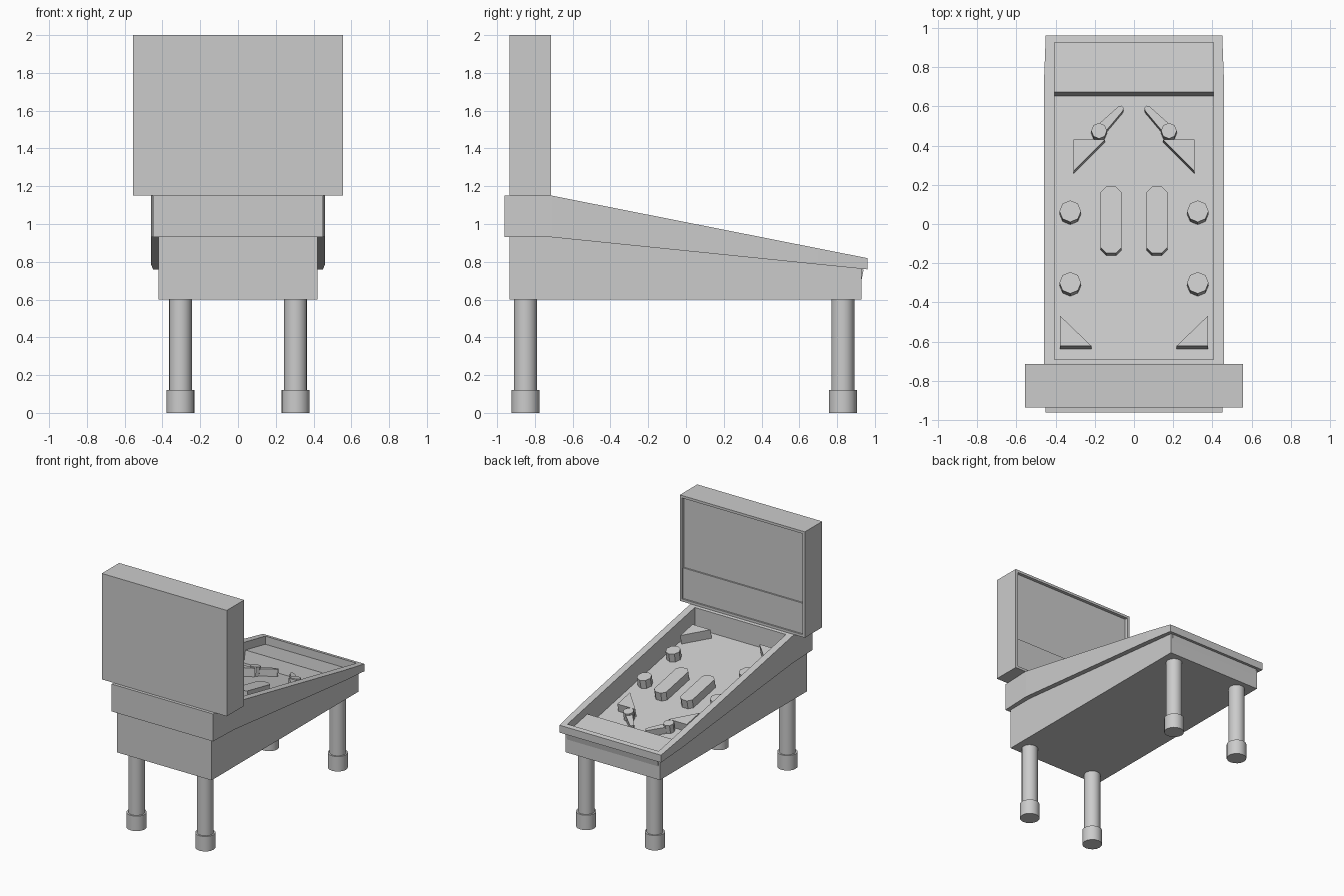
import bpy, bmesh, math
from mathutils import Vector

if "Cube" in bpy.data.objects:
    bpy.data.objects.remove(bpy.data.objects["Cube"])

SLOPE = 0.198
NORMAL = Vector((0, SLOPE, 1)).normalized()


def rim(y):
    return 1.15 - SLOPE * (y + 0.71)


def floor(y):
    return rim(y) - 0.165


def loft(name, rings):
    """Closed solid through matching rings of points."""
    bm = bmesh.new()
    vs = [[bm.verts.new(p) for p in r] for r in rings]
    n = len(rings[0])
    for a, b in zip(vs, vs[1:]):
        for i in range(n):
            bm.faces.new((a[i], a[(i + 1) % n], b[(i + 1) % n], b[i]))
    bm.faces.new(vs[0])
    bm.faces.new(vs[-1])
    bmesh.ops.recalc_face_normals(bm, faces=bm.faces)
    me = bpy.data.meshes.new(name)
    bm.to_mesh(me)
    bm.free()
    ob = bpy.data.objects.new(name, me)
    bpy.context.collection.objects.link(ob)
    return ob


def box(name, lo, hi):
    return loft(name, [[(lo[0], lo[1], z), (hi[0], lo[1], z), (hi[0], hi[1], z), (lo[0], hi[1], z)]
                       for z in (lo[2], hi[2])])


def side_prism(name, w, profile):
    return loft(name, [[(x, y, z) for y, z in profile] for x in (-w, w)])


def table_piece(name, outline, h, side=1):
    """Block standing square on the sloped playfield; outline is its top seen from above."""
    base = []
    for x, y in outline:
        yb = y - NORMAL.y * h
        base.append(Vector((x * side, yb, floor(yb) - 0.002)))
    return loft(name, [base, [p + NORMAL * (h + 0.002) for p in base]])


def ngon(cx, cy, r, n=8):
    return [(cx + r * math.sin(i * math.tau / n), cy + r * math.cos(i * math.tau / n)) for i in range(n)]


def cut(ob, cutter):
    m = ob.modifiers.new("cut", 'BOOLEAN')
    m.operation = 'DIFFERENCE'
    m.solver = 'EXACT'
    m.object = cutter
    cutter.hide_render = True
    cutter.hide_set(True)


# Lower cabinet and the wider sloped top cabinet, slightly narrowed at both ends
lower = side_prism("lower_cabinet", 0.42, [(-0.935, 0.6), (0.93, 0.6), (0.93, 0.765), (-0.71, 0.932), (-0.935, 0.932)])
stations = [(-0.96, 0.45, 0.93, 1.15), (-0.71, 0.46, 0.93, 1.15),
            (0.70, 0.46, 0.786, rim(0.70)), (0.96, 0.45, 0.76, rim(0.96))]
upper = loft("upper_cabinet", [[(-w, y, a), (w, y, a), (w, y, b), (-w, y, b)] for y, w, a, b in stations])

# Playfield cavity, floor parallel to the rim
well = side_prism("playfield_cutter", 0.405, [(-0.69, floor(-0.69)), (0.925, floor(0.925)), (0.925, 1.4), (-0.69, 1.4)])
cut(lower, well)
cut(upper, well)

# Backbox with recessed front and lower panel
backbox = box("backbox", (-0.555, -0.935, 1.15), (0.555, -0.715, 2.0))
cut(backbox, box("backbox_cutter", (-0.535, -0.74, 1.17), (0.535, -0.6, 1.98)))
box("backbox_lower_panel", (-0.535, -0.75, 1.17), (0.535, -0.728, 1.415))

# Apron at the player's end
table_piece("apron", [(-0.406, 0.672), (0.406, 0.672), (0.406, 0.94), (-0.406, 0.94)], 0.098)

# Mirrored playfield parts
for s, tag in ((-1, "left"), (1, "right")):
    table_piece("corner_block_" + tag, [(0.378, -0.467), (0.378, -0.622), (0.217, -0.622)], 0.075, s)
    table_piece("slingshot_" + tag, [(0.308, 0.43), (0.148, 0.43), (0.308, 0.27)], 0.065, s)
    c = 0.028
    x0, x1, y0, y1 = 0.063, 0.17, -0.148, 0.19
    table_piece("lane_guide_" + tag, [(x0 + c, y0), (x1 - c, y0), (x1, y0 + c), (x1, y1 - c),
                                      (x1 - c, y1), (x0 + c, y1), (x0, y1 - c), (x0, y0 + c)], 0.07, s)
    for i, y in enumerate((0.065, -0.3)):
        table_piece(f"bumper_{tag}_{i}", ngon(0.325, y, 0.055), 0.07, s)
    # flipper: round pivot and tapered arm
    table_piece("flipper_pivot_" + tag, ngon(0.178, 0.475, 0.04), 0.07, s)
    a, b = Vector((0.165, 0.488)), Vector((0.068, 0.588))
    d = (b - a).normalized()
    p = Vector((-d.y, d.x))
    arm = [a + p * 0.026, a - p * 0.026, b - p * 0.016, b - p * 0.008 + d * 0.013,
           b + p * 0.008 + d * 0.013, b + p * 0.016]
    table_piece("flipper_arm_" + tag, [tuple(v) for v in arm], 0.055, s)

# Legs with thicker feet
for x in (-0.305, 0.305):
    for y, tag in ((-0.85, "rear"), (0.83, "player")):
        for name, r, z0, z1 in (("leg", 0.061, 0.1, 0.61), ("foot", 0.074, 0.0, 0.12)):
            bpy.ops.mesh.primitive_cylinder_add(vertices=16, radius=r, depth=z1 - z0, location=(x, y, (z0 + z1) / 2))
            bpy.context.object.name = f"{tag}_{name}"
            bpy.ops.object.shade_smooth_by_angle(angle=math.radians(40))
